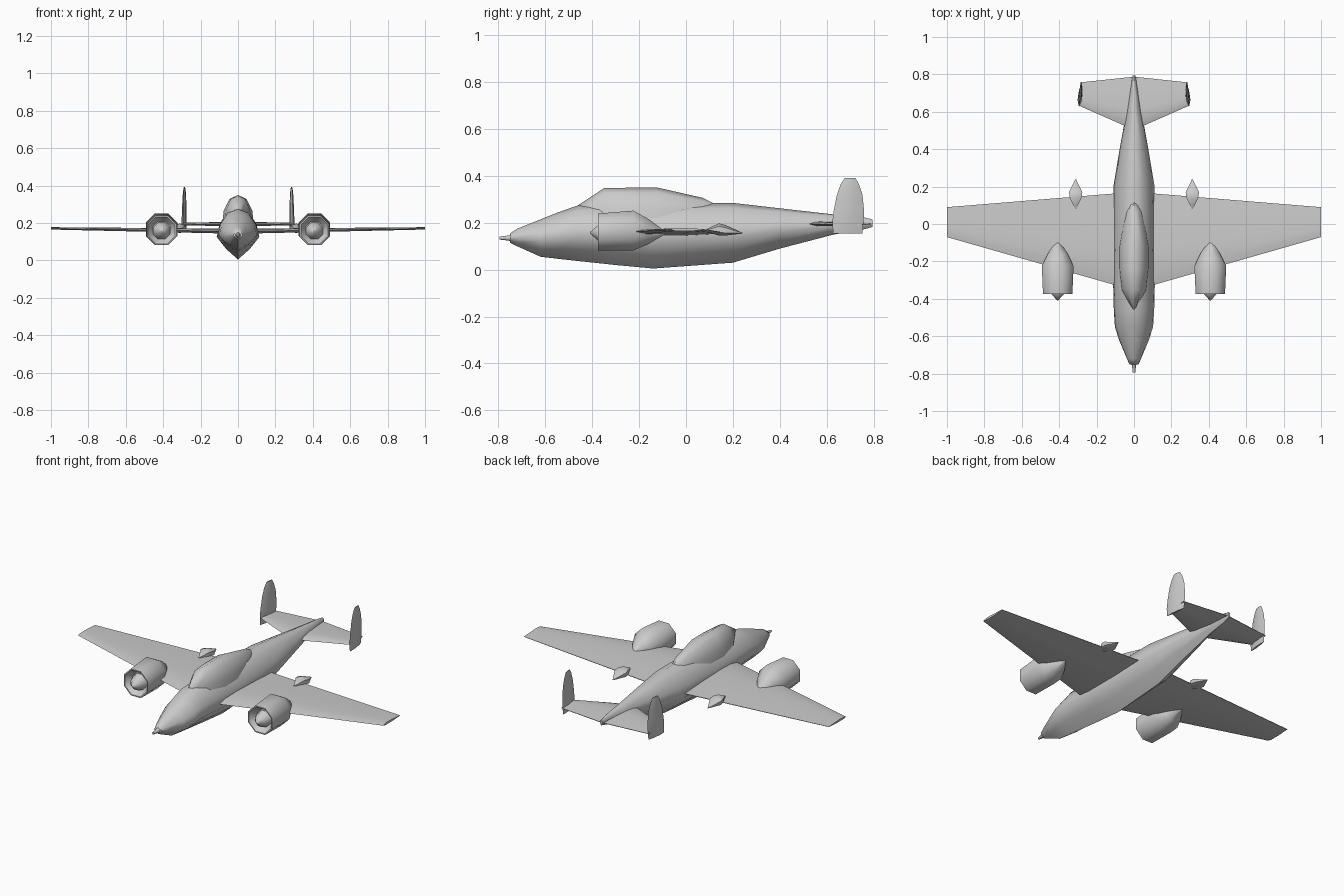
import bpy
import math

if "Cube" in bpy.data.objects:
    bpy.data.objects.remove(bpy.data.objects["Cube"], do_unlink=True)

grey = bpy.data.materials.new("plain grey")
grey.use_nodes = True
COLOUR = (0.6, 0.6, 0.6, 1)
grey.diffuse_color = COLOUR
grey.node_tree.nodes["Principled BSDF"].inputs["Base Color"].default_value = COLOUR


def loft(name, rings, mirror=False, angle=50):
    """Skin a series of equal-length closed rings and cap both ends."""
    n = len(rings[0])
    verts = [p for ring in rings for p in ring]
    faces = [(a * n + i, a * n + (i + 1) % n, (a + 1) * n + (i + 1) % n, (a + 1) * n + i)
             for a in range(len(rings) - 1) for i in range(n)]
    faces += [tuple(reversed(range(n))), tuple(range(len(verts) - n, len(verts)))]
    mesh = bpy.data.meshes.new(name)
    mesh.from_pydata(verts, [], faces)
    mesh.materials.append(grey)
    obj = bpy.data.objects.new(name, mesh)
    bpy.context.collection.objects.link(obj)
    bpy.ops.object.select_all(action="DESELECT")
    obj.select_set(True)
    bpy.context.view_layer.objects.active = obj
    bpy.ops.object.mode_set(mode="EDIT")
    bpy.ops.mesh.select_all(action="SELECT")
    bpy.ops.mesh.normals_make_consistent(inside=False)
    bpy.ops.object.mode_set(mode="OBJECT")
    bpy.ops.object.shade_smooth_by_angle(angle=math.radians(angle))
    if mirror:
        obj.modifiers.new("Mirror", "MIRROR").use_axis[0] = True
    return obj


def section(y, half_width, bottom, top, shape):
    """Symmetric cross-section; shape holds (width share, height share) for one side."""
    side = [(w * half_width, bottom + h * (top - bottom)) for w, h in shape]
    other = [(-x, z) for x, z in reversed(side) if x > 0]
    return [(x, y, z) for x, z in side + other]


def round_ring(x, y, z, rx, rz, sides=8):
    return [(x + rx * math.cos(math.tau * (i + 0.5) / sides), y,
             z + rz * math.sin(math.tau * (i + 0.5) / sides)) for i in range(sides)]


def aerofoil(x, front, back, z, thick):
    """Wing section at a span position."""
    chord = back - front
    shape = [(0, 0), (0.12, 0.4), (0.35, 0.5), (0.7, 0.3), (1, 0.06),
             (1, -0.06), (0.6, -0.4), (0.15, -0.4)]
    return [(x, front + u * chord, z + v * thick) for u, v in shape]


# Fuselage with a keeled belly: y, half width, bottom, top
HULL = [(0, 0), (0.55, 0.2), (1, 0.43), (0.88, 0.66), (0.5, 0.91), (0, 1)]
body = [(-0.75, 0.025, 0.115, 0.155), (-0.72, 0.038, 0.1, 0.175), (-0.62, 0.08, 0.055, 0.215),
        (-0.55, 0.102, 0.047, 0.243), (-0.46, 0.108, 0.037, 0.275), (-0.3, 0.112, 0.02, 0.28),
        (-0.14, 0.114, 0.005, 0.285), (0.2, 0.11, 0.03, 0.285), (0.4, 0.077, 0.09, 0.262),
        (0.63, 0.035, 0.15, 0.236), (0.75, 0.015, 0.17, 0.225), (0.795, 0.008, 0.182, 0.215)]
loft("fuselage", [section(*s, HULL) for s in body], angle=60)

# Nose probe
loft("nose_probe", [round_ring(0, y, 0.135, r, r) for y, r in
                    [(-0.795, 0.007), (-0.755, 0.012), (-0.74, 0.02)]])

# Canopy
HOOD = [(0, 0), (1, 0), (0.92, 0.45), (0.55, 0.86), (0, 1)]
hood = [(-0.46, 0.012, 0.2, 0.275), (-0.35, 0.07, 0.2, 0.348), (-0.24, 0.083, 0.2, 0.35),
        (-0.12, 0.083, 0.2, 0.35), (0.07, 0.05, 0.2, 0.307), (0.12, 0.02, 0.2, 0.282)]
loft("canopy", [section(*s, HOOD) for s in hood], angle=60)

# Main wings and tailplane
loft("wing", [aerofoil(0.02, -0.35, 0.17, 0.155, 0.03),
              aerofoil(1.0, -0.07, 0.09, 0.171, 0.014)], True, 40)
loft("tailplane", [aerofoil(0.005, 0.505, 0.787, 0.195, 0.024),
                   aerofoil(0.288, 0.63, 0.757, 0.193, 0.018)], True, 40)

# Tail fins, toed in: height, front, back, thickness
fin_rings = []
for z, front, back, thick in [(0.155, 0.628, 0.752, 0.012), (0.2, 0.624, 0.757, 0.024),
                              (0.25, 0.63, 0.76, 0.022), (0.32, 0.644, 0.753, 0.018),
                              (0.365, 0.66, 0.738, 0.014), (0.392, 0.678, 0.722, 0.006)]:
    ring = []
    for u, v in [(0, 0), (0.3, 0.5), (0.7, 0.4), (1, 0), (0.7, -0.4), (0.3, -0.5)]:
        y = front + u * (back - front)
        ring.append((0.287 - 0.11 * (y - 0.69) + v * thick, y, z))
    fin_rings.append(ring)
loft("tail_fin", fin_rings, True)

# Engine nacelles with a recessed front: y, centre height, radius
cowl = [(-0.335, 0.163, 0.05), (-0.375, 0.161, 0.078), (-0.375, 0.161, 0.085),
        (-0.225, 0.167, 0.092), (-0.16, 0.163, 0.058), (-0.085, 0.157, 0.004)]
loft("engine_nacelle", [round_ring(0.408, y, z, r, r) for y, z, r in cowl], True)
loft("spinner", [round_ring(0.408, y, 0.157, r, r) for y, r in
                 [(-0.41, 0.002), (-0.375, 0.036), (-0.33, 0.05)]], True)

# Small fairings on the trailing edge: y, centre height, half width, half height
fairing = [(0.08, 0.166, 0.003, 0.003), (0.14, 0.172, 0.036, 0.026),
           (0.17, 0.168, 0.041, 0.022), (0.24, 0.156, 0.002, 0.002)]
loft("wing_fairing", [round_ring(0.312, y, z, rx, rz, 6) for y, z, rx, rz in fairing], True)
